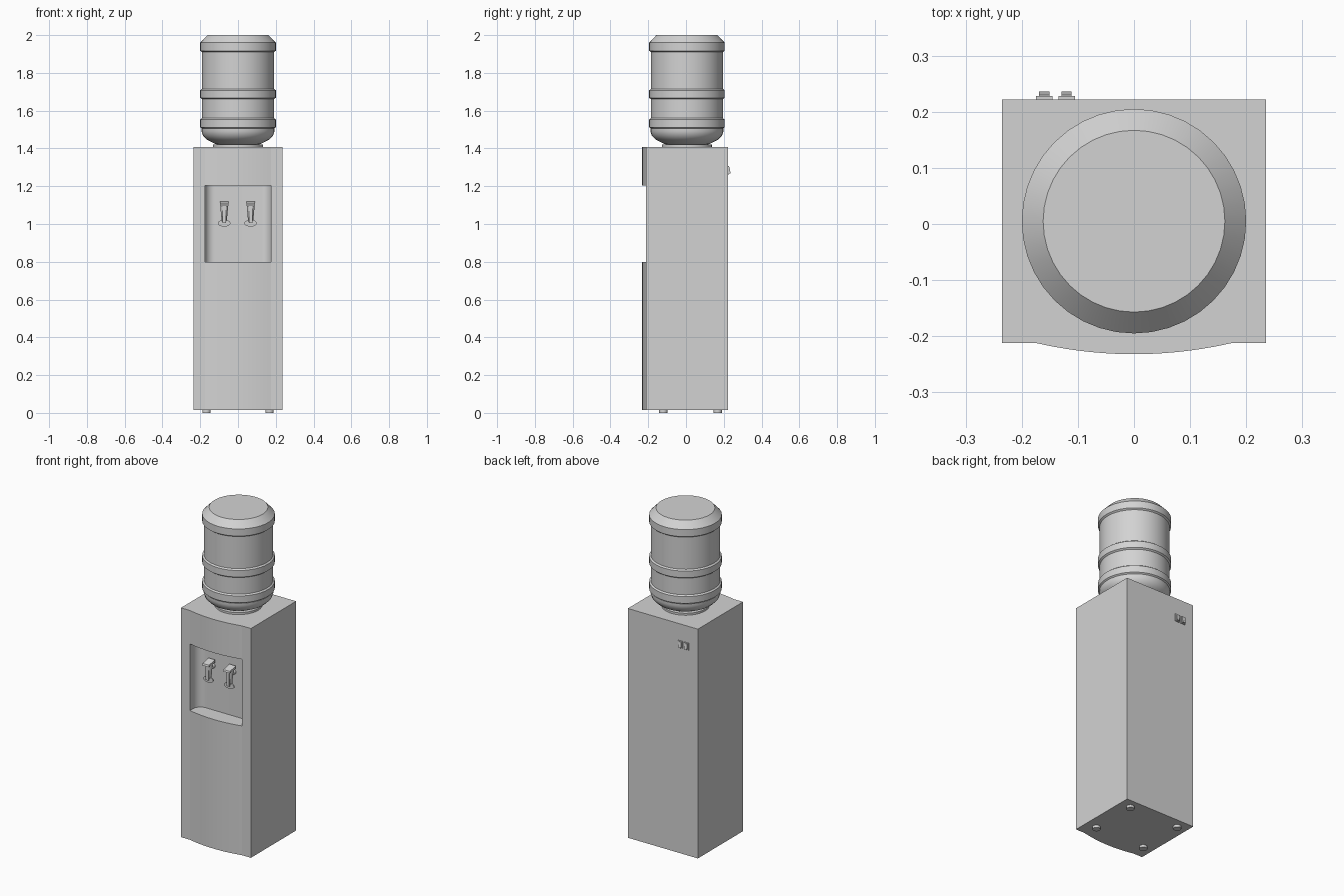
import bpy, bmesh, math
from mathutils import Vector, Matrix

if "Cube" in bpy.data.objects:
    bpy.data.objects.remove(bpy.data.objects["Cube"], do_unlink=True)

grey = bpy.data.materials.new("light grey plastic")
grey.use_nodes = True
grey.diffuse_color = (0.65, 0.65, 0.65, 1)
grey.node_tree.nodes["Principled BSDF"].inputs["Base Color"].default_value = grey.diffuse_color


def finish(name, bm, angle=30):
    bmesh.ops.recalc_face_normals(bm, faces=bm.faces)
    mesh = bpy.data.meshes.new(name)
    bm.to_mesh(mesh)
    bm.free()
    mesh.materials.append(grey)
    obj = bpy.data.objects.new(name, mesh)
    bpy.context.collection.objects.link(obj)
    smooth(obj, angle)
    return obj


def smooth(obj, angle):
    bpy.ops.object.select_all(action="DESELECT")
    obj.select_set(True)
    bpy.context.view_layer.objects.active = obj
    bpy.ops.object.shade_smooth_by_angle(angle=math.radians(angle))


def prism(name, outline, start, depth, angle=30):
    """Extrude a closed loop of points along the depth vector."""
    bm = bmesh.new()
    face = bm.faces.new([bm.verts.new(Vector(p) + Vector(start)) for p in outline])
    moved = bmesh.ops.extrude_face_region(bm, geom=[face])["geom"]
    bmesh.ops.translate(bm, vec=depth, verts=[v for v in moved if isinstance(v, bmesh.types.BMVert)])
    return finish(name, bm, angle)


def box(name, centre, size):
    bm = bmesh.new()
    bmesh.ops.create_cube(bm, size=1, matrix=Matrix.Translation(centre) @ Matrix.Diagonal((*size, 1)))
    return finish(name, bm)


def lathe(name, profile, centre, segments=40, axis="Z"):
    """Revolve (radius, height) points and cap both ends."""
    bm = bmesh.new()
    rings = []
    for r, h in profile:
        turns = [math.tau * i / segments for i in range(segments)]
        rings.append([bm.verts.new((r * math.cos(t), r * math.sin(t), h)) for t in turns])
    for low, high in zip(rings, rings[1:]):
        for i in range(segments):
            j = (i + 1) % segments
            bm.faces.new((low[i], low[j], high[j], high[i]))
    bm.faces.new(rings[0])
    bm.faces.new(rings[-1])
    if axis == "Y":
        bmesh.ops.rotate(bm, verts=bm.verts, matrix=Matrix.Rotation(math.pi / 2, 3, "X"))
    bmesh.ops.translate(bm, verts=bm.verts, vec=centre)
    return finish(name, bm)


# Cabinet with a shallow bowed front
SIDE, BACK, FRONT, BOW = 0.235, 0.222, -0.212, 0.02
HALF, STEPS = 0.175, 20
outline = [(SIDE, BACK, 0), (-SIDE, BACK, 0), (-SIDE, FRONT, 0)]
for i in range(STEPS + 1):
    u = 2 * i / STEPS - 1
    outline.append((u * HALF, FRONT - BOW * (1 - u * u), 0))
outline.append((SIDE, FRONT, 0))
cabinet = prism("cabinet", outline, (0, 0, 0.015), (0, 0, 1.393), 10)

# Dispensing recess with rounded back corners
POCKET, R = -0.132, 0.05
recess = [(-HALF, -0.3, 0), (HALF, -0.3, 0)]
for side, first in ((1, 0), (-1, 90)):
    for i in range(13):
        a = math.radians(first + 7.5 * i)
        recess.append((side * (HALF - R) + R * math.cos(a), POCKET - R + R * math.sin(a), 0))
cutter = prism("recess_cutter", recess, (0, 0, 0.8), (0, 0, 0.405))
cutter.hide_render = True
cut = cabinet.modifiers.new("recess", "BOOLEAN")
cut.operation, cut.solver, cut.object = "DIFFERENCE", "EXACT", cutter
bpy.context.view_layer.objects.active = cabinet
bpy.ops.object.modifier_apply(modifier=cut.name)
bpy.data.objects.remove(cutter, do_unlink=True)
smooth(cabinet, 10)

# Feet
for x in (-0.167, 0.167):
    for y in (-0.12, 0.168):
        lathe("foot", [(0.022, 0), (0.022, 0.016)], (x, y, 0), 20)

# Collar and ribbed bottle
lathe("bottle_collar", [(0.132, 1.405), (0.132, 1.42)], (0, 0.005, 0))
bottle = [(0.085, 1.415), (0.12, 1.424), (0.165, 1.447), (0.186, 1.468), (0.193, 1.49), (0.193, 1.505)]
for low, high in ((1.512, 1.553), (1.668, 1.708), (1.917, 1.96)):
    bottle += [(0.191, low - 0.007), (0.2, low), (0.2, high)]
    if high < 1.9:
        bottle.append((0.191, high + 0.007))
bottle.append((0.162, 2.0))
lathe("bottle", bottle, (0, 0.005, 0))

# Taps: stem, spout, lever and push paddle
for x in (-0.073, 0.067):
    lathe("tap_stem", [(0.013, 0), (0.013, 0.05)], (x, POCKET + 0.002, 1.07), 16, "Y")
    lathe("tap_spout", [(0.013, 1.01), (0.015, 1.03), (0.02, 1.085), (0.02, 1.1), (0.012, 1.108)],
          (x, POCKET - 0.042, 0), 16)
    lever = [(0, -0.005, 1.118), (0, -0.06, 1.105), (0, -0.064, 1.095), (0, -0.005, 1.1)]
    prism("tap_lever", lever, (x - 0.022, POCKET - 0.012, 0), (0.044, 0, 0))
    paddle = []
    for i in range(20):
        a = math.tau * i / 20
        paddle.append((0.033 * math.cos(a), 0, 0.018 * math.sin(a)))
    prism("tap_paddle", paddle, (x, POCKET - 0.05, 1.004), (0, 0.008, 0))
    box("tap_arm", (x, POCKET - 0.058, 1.05), (0.018, 0.008, 0.09))

# Rear rocker switches
for x in (-0.16, -0.12):
    box("switch_frame", (x, BACK + 0.002, 1.285), (0.03, 0.008, 0.044))
    rocker = [(0, 0, 1.268), (0, 0.009, 1.268), (0, 0.003, 1.302), (0, 0, 1.302)]
    prism("switch_rocker", rocker, (x - 0.009, BACK + 0.005, 0), (0.018, 0, 0))
